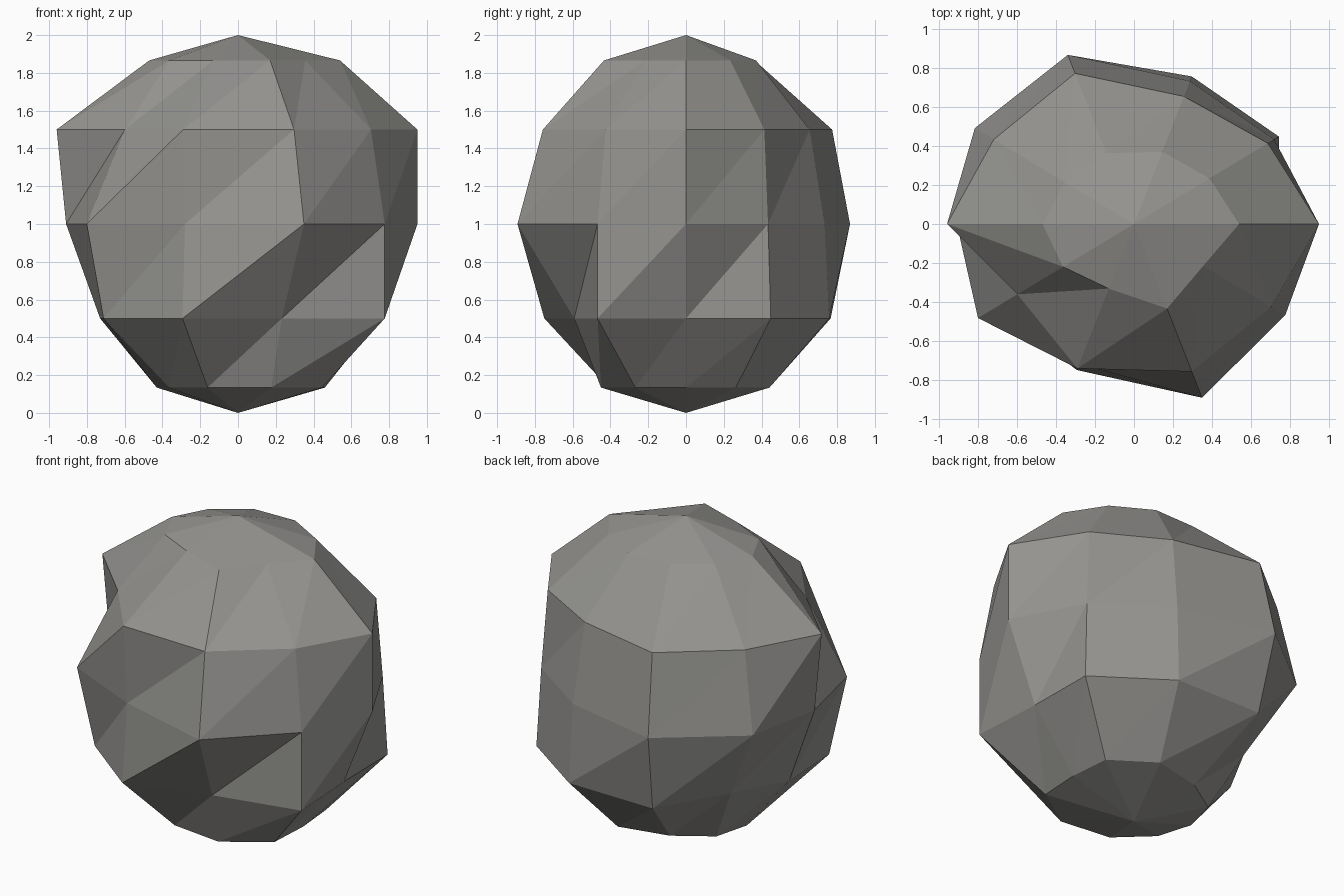
import bpy
import bmesh
import math

default_cube = bpy.data.objects.get("Cube")
if default_cube:
    bpy.data.objects.remove(default_cube, do_unlink=True)

SIDES = 10
DEPTH = 0.83  # front-to-back squash of every ring

# Height of each ring, then its reach at every tenth of a turn from +x
rings = [
    (0.134, [.46, .54, .56, .47, .46, .43, .45, .52, .57, .55]),
    (0.5, [.75, .92, .96, .97, .68, .73, .88, .95, .75, .96]),
    (1.0, [.95, .89, .93, 1.1, 1.01, .91, .99, .91, 1.13, .96]),
    (1.5, [.95, .85, .83, .98, .89, .96, .74, .94, .96, .87]),
    (1.866, [.54, .48, .47, .46, .44, .47, .45, .42, .55, .44]),
]


def make_material(name, color):
    material = bpy.data.materials.new(name)
    material.use_nodes = True
    material.diffuse_color = color
    shader = next(n for n in material.node_tree.nodes if n.type == "BSDF_PRINCIPLED")
    shader.inputs["Base Color"].default_value = color
    return material


def make_ring(bm, height, reaches):
    verts = []
    for index, reach in enumerate(reaches):
        angle = math.tau * index / SIDES
        x = reach * math.cos(angle)
        y = reach * math.sin(angle) * DEPTH
        verts.append(bm.verts.new((x, y, height)))
    return verts


# Boulder: uneven rings joined by triangles, closed at both poles
bm = bmesh.new()
loops = [make_ring(bm, height, reaches) for height, reaches in rings]
bottom = bm.verts.new((0, 0, 0))
top = bm.verts.new((0, 0, 2))

for i in range(SIDES):
    j = (i + 1) % SIDES
    bm.faces.new((bottom, loops[0][j], loops[0][i]))
    bm.faces.new((top, loops[-1][i], loops[-1][j]))
    for lower, upper in zip(loops, loops[1:]):
        bm.faces.new((lower[i], lower[j], upper[j]))
        bm.faces.new((lower[i], upper[j], upper[i]))

mesh = bpy.data.meshes.new("boulder")
bm.to_mesh(mesh)
bm.free()
mesh.materials.append(make_material("stone grey", (0.3, 0.295, 0.28, 1)))
boulder = bpy.data.objects.new("boulder", mesh)
bpy.context.collection.objects.link(boulder)
